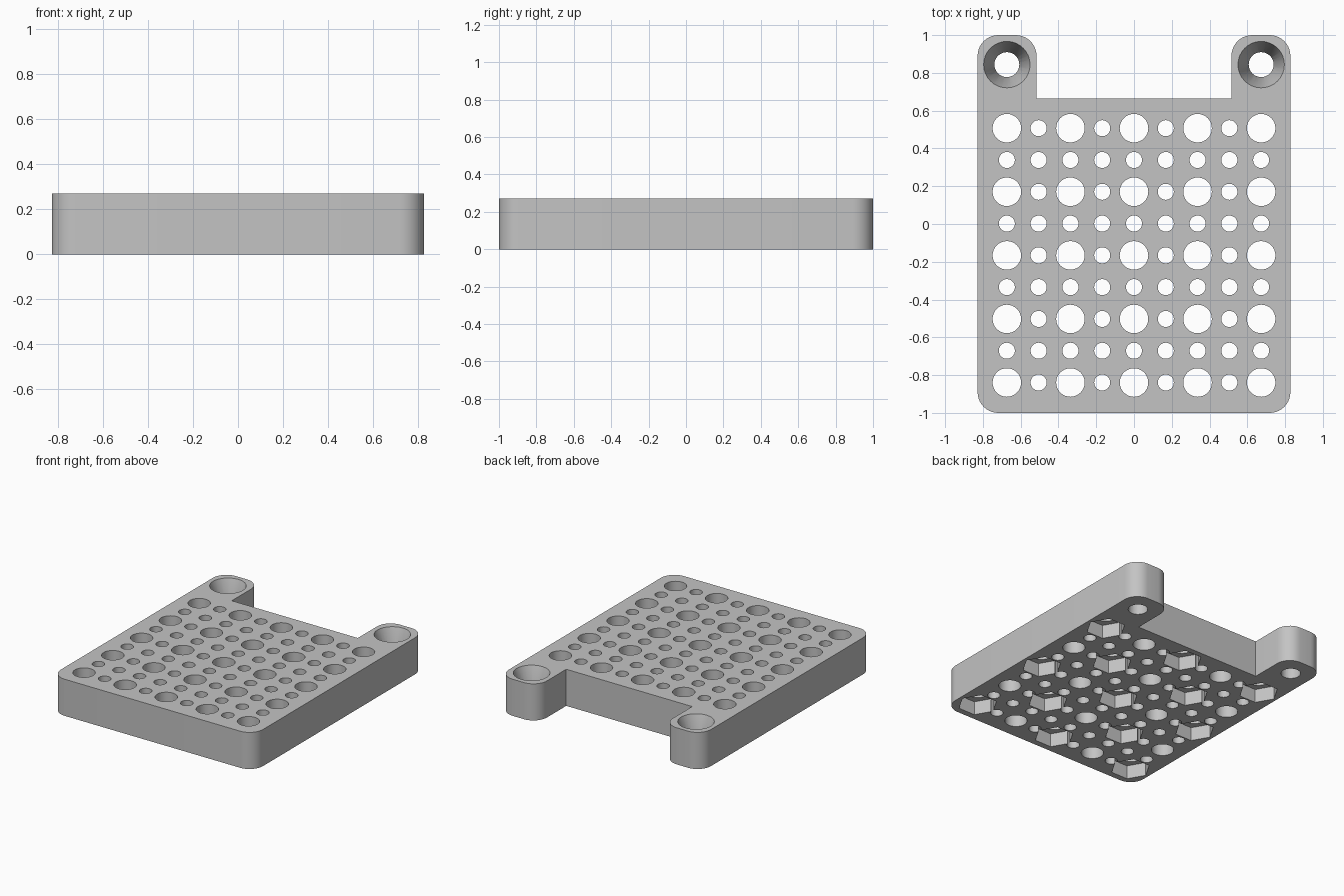
import bpy
import bmesh
from math import sin, cos, pi, radians

if "Cube" in bpy.data.objects:
    bpy.data.objects.remove(bpy.data.objects["Cube"], do_unlink=True)

HALF_W, THICK, CORNER = 0.828, 0.271, 0.11
ARM_X, NOTCH_Y = 0.516, 0.664
STEP, GRID_Y = 0.1683, -0.166

grey = bpy.data.materials.new("plain_grey")
grey.use_nodes = True
colour = (0.55, 0.55, 0.55, 1)
grey.diffuse_color = colour
grey.node_tree.nodes["Principled BSDF"].inputs["Base Color"].default_value = colour


def new_object(name, bm):
    bmesh.ops.recalc_face_normals(bm, faces=bm.faces[:])
    mesh = bpy.data.meshes.new(name)
    bm.to_mesh(mesh)
    bm.free()
    mesh.materials.append(grey)
    obj = bpy.data.objects.new(name, mesh)
    bpy.context.collection.objects.link(obj)
    return obj


def frustum(bm, x, y, z0, z1, r0, r1, sides=32):
    """Closed prism or cone section with its first corner on +x."""
    rings = []
    for z, r in ((z0, r0), (z1, r1)):
        rings.append([bm.verts.new((x + r * cos(2 * pi * i / sides),
                                    y + r * sin(2 * pi * i / sides), z))
                      for i in range(sides)])
    low, high = rings
    bm.faces.new(low[::-1])
    bm.faces.new(high)
    for i in range(sides):
        j = (i + 1) % sides
        bm.faces.new((low[i], low[j], high[j], high[i]))


def arc(cx, cy, start, steps=10):
    """Quarter-circle corner, counterclockwise from a start angle."""
    return [(cx + CORNER * cos(radians(start + 90 * i / steps)),
             cy + CORNER * sin(radians(start + 90 * i / steps)))
            for i in range(steps + 1)]


# Plate outline: right half from the front corner to the notch, then mirrored
half = arc(HALF_W - CORNER, CORNER - 1, -90)
half += arc(HALF_W - CORNER, 1 - CORNER, 0)
half += arc(ARM_X + CORNER, 1 - CORNER, 90)
half.append((ARM_X, NOTCH_Y))
outline = half + [(-x, y) for x, y in reversed(half)]

bm = bmesh.new()
base = bm.faces.new([bm.verts.new((x, y, 0)) for x, y in outline])
top = bmesh.ops.extrude_face_region(bm, geom=[base])
bmesh.ops.translate(bm, vec=(0, 0, THICK),
                    verts=[g for g in top["geom"] if isinstance(g, bmesh.types.BMVert)])
plate = new_object("mounting_plate", bm)

# Through holes, alternating large and small; hex pockets under every other large one
holes, pockets = bmesh.new(), bmesh.new()
for i in range(-4, 5):
    for j in range(-4, 5):
        x, y = i * STEP, GRID_Y + j * STEP
        large = i % 2 == 0 and j % 2 == 0
        r = 0.0755 if large else 0.0425
        frustum(holes, x, y, -0.1, THICK + 0.1, r, r)
        if large and (i + j) % 4 == 0:
            frustum(pockets, x, y, -0.1, 0.1, 0.134, 0.134, 6)

# Countersunk screw holes in the two arms
for side in (-1, 1):
    x, y = side * 4 * STEP, GRID_Y + 6 * STEP
    frustum(holes, x, y, -0.1, THICK + 0.1, 0.066, 0.066)
    frustum(pockets, x, y, 0.04, 0.304, 0.046, 0.134)

cutters = [new_object("hole_cutter", holes), new_object("pocket_cutter", pockets)]
for cutter in cutters:
    cutter.hide_render = True
    mod = plate.modifiers.new(cutter.name, "BOOLEAN")
    mod.operation = "DIFFERENCE"
    mod.solver = "EXACT"
    mod.object = cutter

# Bake the cuts and drop the cutters
graph = bpy.context.evaluated_depsgraph_get()
result = bpy.data.meshes.new_from_object(plate.evaluated_get(graph))
plate.modifiers.clear()
plate.data = result
for cutter in cutters:
    bpy.data.objects.remove(cutter, do_unlink=True)

bpy.ops.object.select_all(action="DESELECT")
plate.select_set(True)
bpy.context.view_layer.objects.active = plate
bpy.ops.object.shade_smooth_by_angle(angle=radians(30))
